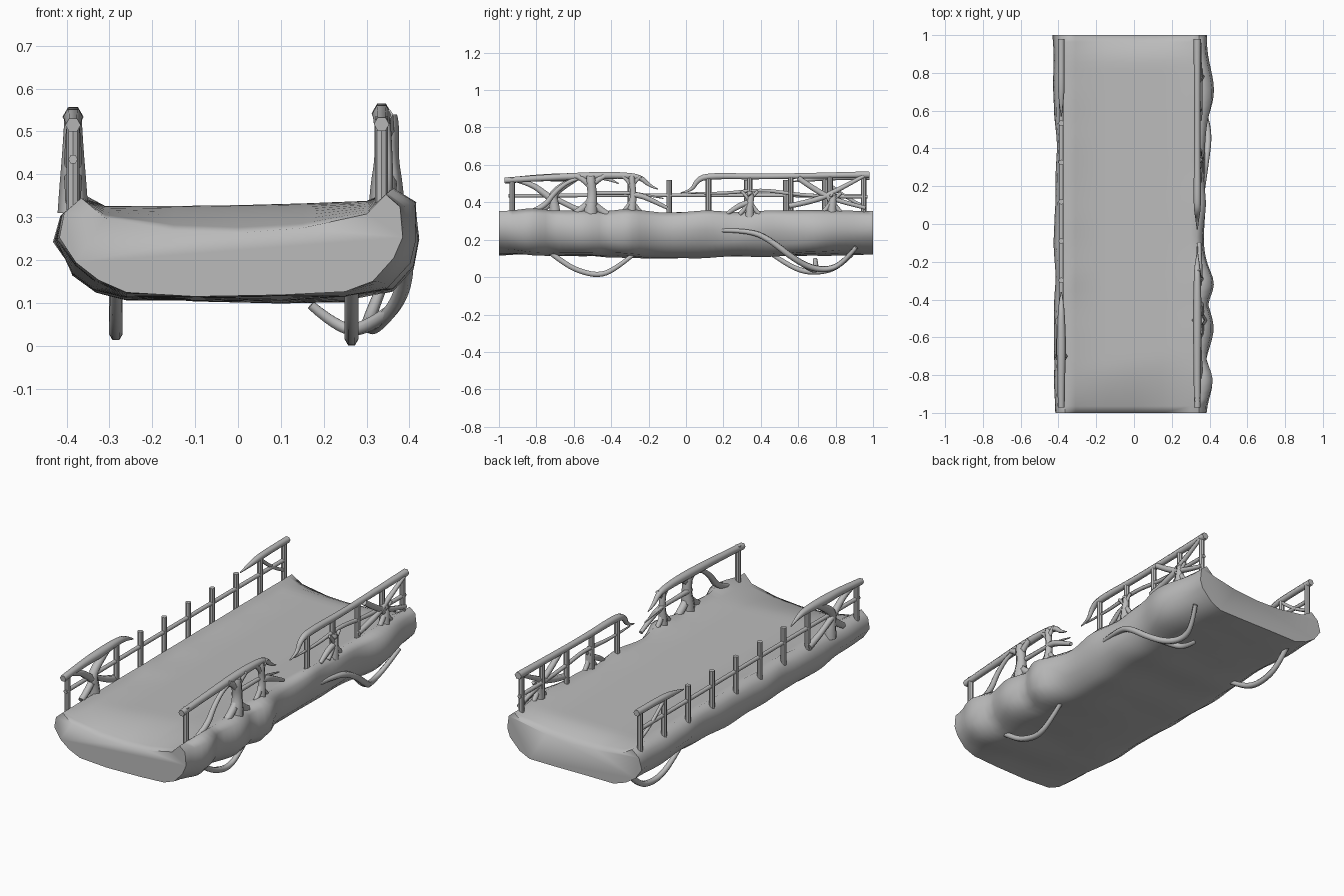
import bpy, bmesh, math
from mathutils import noise, Vector

old = bpy.data.objects.get("Cube")
if old:
    bpy.data.objects.remove(old)

stone = bpy.data.materials.new("grey_stone")
stone.use_nodes = True
GREY = (0.5, 0.5, 0.5, 1)
stone.diffuse_color = GREY
stone.node_tree.nodes["Principled BSDF"].inputs["Base Color"].default_value = GREY


def bump(y, centre, width):
    return math.exp(-((y - centre) / width) ** 2)


# Deck: a lumpy slab lofted from one cross-section
PROFILE = [(-.31, .326), (-.15, .326), (0, .328), (.15, .332), (.3, .338), (.34, .35),
           (.37, .32), (.375, .25), (.36, .18), (.31, .125), (.25, .107), (.1, .105),
           (-.1, .105), (-.26, .107), (-.33, .125), (-.385, .165), (-.42, .25),
           (-.405, .31), (-.365, .345)]


def section(bm, y):
    ring = []
    right = max(bump(y, c, w) for c, w in
                ((-.84, .1), (-.55, .13), (-.32, .1), (.68, .16)))
    for x, z in PROFILE:
        n = noise.noise(Vector((x * 4, y * 5, z * 6)))
        inner = max(0, 1 - (x / .37) ** 2)
        front = max(0, (-y - .72 + .2 * x) / (.28 + .2 * x))
        back = max(0, (y - .84) / .16)
        if z > .32 and abs(x) < .32:                 # walking surface rolls down at the ends
            z -= (.065 * front ** 1.7 + .055 * back ** 2) * inner ** .7
        elif x > .3:                                 # knobbly side
            x += .045 * right * (1 if z < .33 else .4) + .02 * n
            z += (.014 if z > .3 else -.005) * right + .012 * n
        elif x < -.3:
            x += .015 * n
            z += .01 * n
        else:                                        # underside sags in the middle
            z += .012 * n
            z -= .01 * abs(math.sin(x * 16)) * (front + back)
        if z < .2:
            z += .025 * y * y
        ring.append(bm.verts.new((x, y, z)))
    return ring


def make_deck():
    bm = bmesh.new()
    steps = 56
    rings = [section(bm, -1 + 2 * i / steps) for i in range(steps + 1)]
    for a, b in zip(rings, rings[1:]):
        for i in range(len(a)):
            j = (i + 1) % len(a)
            bm.faces.new((a[i], a[j], b[j], b[i]))
    bm.faces.new(rings[0])
    bm.faces.new(rings[-1][::-1])
    bmesh.ops.recalc_face_normals(bm, faces=bm.faces)
    mesh = bpy.data.meshes.new("stone_deck")
    bm.to_mesh(mesh)
    bm.free()
    mesh.materials.append(stone)
    deck = bpy.data.objects.new("stone_deck", mesh)
    bpy.context.collection.objects.link(deck)
    bpy.context.view_layer.objects.active = deck
    deck.select_set(True)
    bpy.ops.object.shade_smooth_by_angle(angle=math.radians(75))
    deck.select_set(False)


# Rails, branches and roots: tapered tubes along smooth paths
def tube(name, points, radii):
    curve = bpy.data.curves.new(name, "CURVE")
    curve.dimensions = "3D"
    curve.bevel_depth = 1
    curve.bevel_resolution = 1
    curve.use_fill_caps = True
    curve.resolution_u = 5
    spline = curve.splines.new("NURBS")
    spline.points.add(len(points) - 1)
    for i, (point, p) in enumerate(zip(spline.points, points)):
        point.co = (*p, 1)
        point.radius = radii[min(i, len(radii) - 1)]
    spline.use_endpoint_u = True
    spline.order_u = 3
    curve.materials.append(stone)
    obj = bpy.data.objects.new(name, curve)
    bpy.context.collection.objects.link(obj)


def side_tube(name, x, path, radii):
    tube(name, [(x, y, z) for y, z in path], radii)


def post(name, x, y, top):
    bpy.ops.mesh.primitive_cylinder_add(vertices=8, radius=.015, depth=top - .31,
                                        location=(x, y, (top + .31) / 2))
    obj = bpy.context.object
    obj.name = name
    obj.data.materials.append(stone)
    bpy.ops.object.shade_smooth_by_angle()


def trunk(name, x, y, thick, top):
    """Upright stem with roots and crown spreading along the rail."""
    side_tube(name, x, [(y, .32), (y, .37), (y + .01, .44), (y, top - .02), (y, top)],
              [thick * 1.4, thick * 1.3, thick * .9, thick, thick * .8])
    for s in (-1, 1):
        side_tube(name + "_foot", x, [(y, .41), (y + s * thick, .37), (y + s * thick * 3, .335)],
                  [thick * .7, thick * .8, thick * .7])
        side_tube(name + "_crown", x, [(y, top - .06), (y + s * thick * .8, top - .025),
                                       (y + s * thick * 2.5, top)], [thick * .6, thick * .6, thick * .5])


make_deck()
LEFT, RIGHT = .335, -.385

# Upright posts
for i, y in enumerate((.12, .34, .56, .77, .95, -.93)):
    post(f"left_post_{i}", LEFT, y, .535)
for i in range(8):
    post(f"right_post_{i}", RIGHT, .95 - .208 * i, .52 if 1 < i < 7 else .53)
post("right_front_post", RIGHT, -.93, .52)

# Top rails with torn, drooping ends
side_tube("left_back_rail", LEFT, [(.98, .548), (.7, .543), (.4, .537), (.12, .542), (.06, .52),
                                   (.03, .46), (-.03, .45)], [.02, .017, .017, .02, .016, .01, .003])
side_tube("left_front_rail", LEFT, [(-.97, .517), (-.75, .532), (-.5, .542), (-.35, .545),
                                    (-.24, .535), (-.2, .49), (-.15, .47)],
          [.018, .019, .024, .02, .017, .011, .003])
side_tube("right_front_rail", RIGHT, [(-.97, .515), (-.8, .532), (-.65, .533), (-.5, .54),
                                      (-.42, .53), (-.36, .5)], [.018, .02, .026, .02, .014, .003])
side_tube("right_back_rail", RIGHT, [(.98, .535), (.85, .535), (.72, .53), (.64, .52), (.57, .51)],
          [.018, .017, .018, .012, .003])

# Thin middle rails
side_tube("right_middle_rail", RIGHT, [(-.95, .435), (0, .44), (.96, .435)], [.011])
side_tube("left_back_middle_rail", LEFT, [(.01, .45), (.2, .445), (.4, .47), (.6, .44),
                                          (.8, .43), (.97, .43)], [.004, .01, .011])
side_tube("left_front_middle_rail", LEFT, [(-.52, .45), (-.4, .45), (-.25, .45), (-.12, .42)],
          [.014, .012, .01, .003])

# Twisted trunks and their branches on the left side
trunk("left_front_trunk", LEFT + .012, -.51, .03, .54)
trunk("left_torn_trunk", LEFT + .008, -.29, .02, .54)
trunk("left_middle_trunk", LEFT + .012, .34, .018, .46)
trunk("left_back_trunk", LEFT + .012, .78, .02, .45)
LEFT_BRANCHES = {
    "front_arch": [(-.85, .34), (-.76, .37), (-.7, .46), (-.6, .53), (-.5, .54)],
    "torn_branch": [(-.29, .44), (-.25, .44), (-.18, .41), (-.1, .37)],
    "middle_root": [(.34, .4), (.3, .39), (.25, .36), (.22, .34)],
    "cross_rise": [(.55, .38), (.7, .41), (.8, .46), (.95, .54)],
    "cross_fall": [(.6, .53), (.7, .46), (.8, .41), (.96, .37)],
}
for name, path in LEFT_BRANCHES.items():
    side_tube("left_" + name, LEFT + .01, path, [.016, .018, .015, .011, .01])

# Twisted trunk on the right side
side_tube("right_trunk", RIGHT, [(-.7, .31), (-.7, .37), (-.72, .44), (-.64, .5), (-.58, .535)],
          [.036, .032, .026, .022, .02])
side_tube("right_trunk_fork", RIGHT, [(-.71, .41), (-.76, .45), (-.83, .5), (-.91, .52)],
          [.022, .02, .017, .014])
side_tube("right_trunk_brace", RIGHT - .01, [(-.7, .42), (-.64, .39), (-.58, .36), (-.5, .335)],
          [.018, .016, .018, .02])
side_tube("right_trunk_root", RIGHT, [(-.71, .41), (-.75, .37), (-.81, .335)], [.02, .02, .018])
side_tube("right_back_brace", RIGHT, [(.95, .38), (.85, .42), (.74, .52)], [.01])

# Hanging roots beneath
side_tube("left_front_root", .265, [(-.75, .15), (-.66, .08), (-.58, .035), (-.47, .007),
                                    (-.38, .04), (-.27, .13)], [.016, .016, .016, .016, .015, .012])
side_tube("right_back_root", -.285, [(.42, .15), (.52, .08), (.62, .03), (.72, .025),
                                     (.82, .055), (.9, .14)], [.012, .015, .016])
tube("left_back_root", [(.365, .19, .25), (.385, .35, .25), (.395, .46, .19), (.38, .56, .11),
                        (.33, .66, .05), (.3, .76, .038), (.31, .84, .075), (.345, .91, .16)],
     [.012, .015, .018, .018, .018, .016, .014, .012])
tube("left_back_root_fork", [(.355, .61, .08), (.3, .67, .04), (.24, .7, .035), (.17, .69, .095)],
     [.015, .016, .015, .012])
